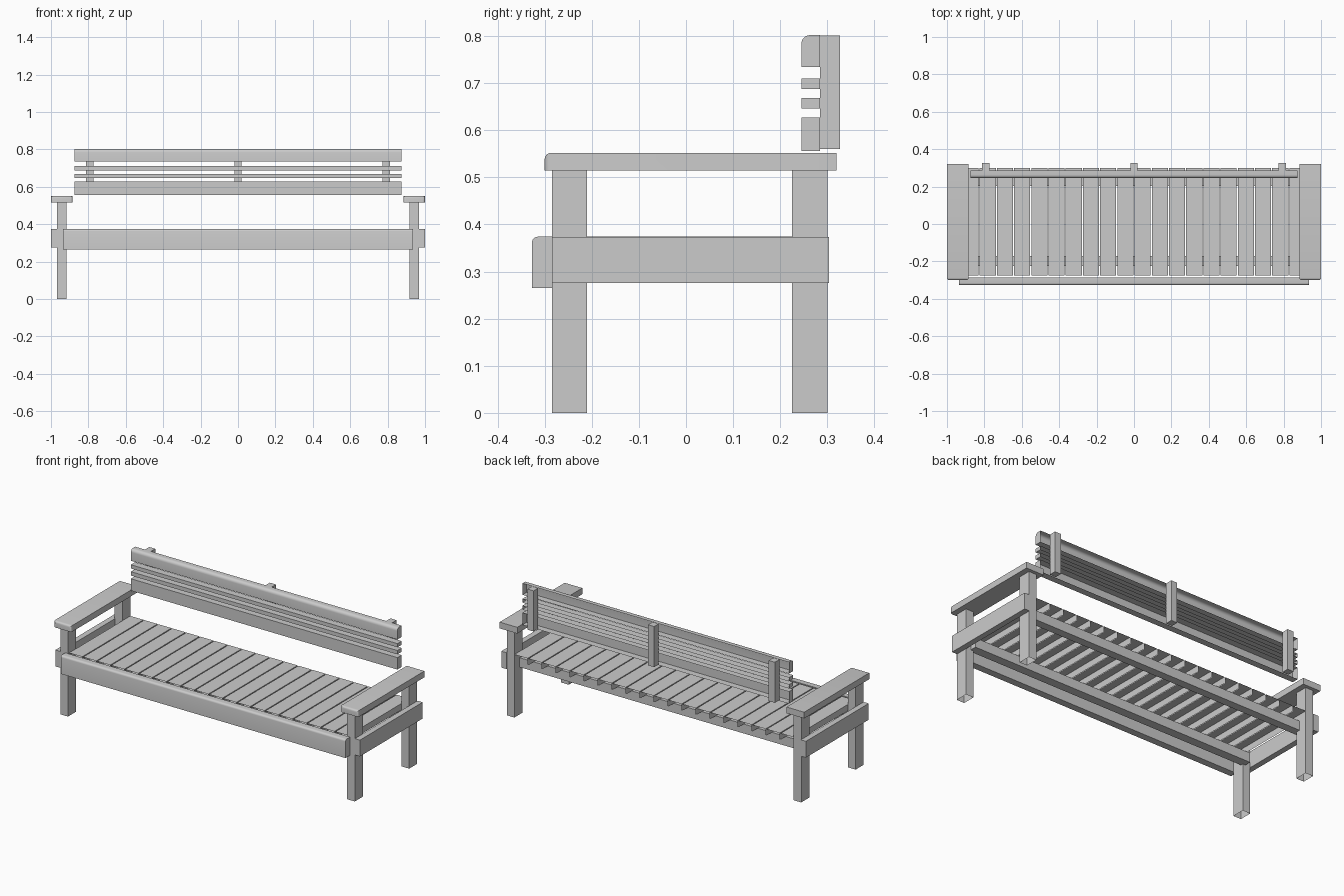
import bpy, bmesh
from mathutils import Vector

if "Cube" in bpy.data.objects:
    bpy.data.objects.remove(bpy.data.objects["Cube"])


def box(name, x, y, z, open_dirs=(), round_edges=None, radius=0.0, segs=4):
    """Box from three (min, max) ranges; open_dirs lists outward directions left uncapped."""
    bm = bmesh.new()
    bmesh.ops.create_cube(bm, size=1)
    for v in bm.verts:
        v.co = Vector(r[0] if c < 0 else r[1] for c, r in zip(v.co, (x, y, z)))
    bm.normal_update()
    if round_edges:
        picked = []
        for e in bm.edges:
            n = e.link_faces[0].normal + e.link_faces[1].normal
            if round_edges(n):
                picked.append(e)
        bmesh.ops.bevel(bm, geom=picked, offset=radius, segments=segs,
                        profile=0.5, affect='EDGES')
    bm.normal_update()
    gone = [f for f in bm.faces
            if any(f.normal.dot(Vector(d)) > 0.99 for d in open_dirs)]
    bmesh.ops.delete(bm, geom=gone, context='FACES')
    me = bpy.data.meshes.new(name)
    bm.to_mesh(me)
    bm.free()
    ob = bpy.data.objects.new(name, me)
    bpy.context.collection.objects.link(ob)
    if round_edges:
        bpy.ops.object.select_all(action='DESELECT')
        ob.select_set(True)
        bpy.context.view_layer.objects.active = ob
        bpy.ops.object.shade_smooth_by_angle()
    return ob


def span(c, half):
    return (c - half, c + half)


def top_front(n):
    return n.y < -0.5 and n.z > 0.5


def arm_edges(n):
    # front top edge, side top edges and front upright corners
    return top_front(n) or (n.y < -0.5 and abs(n.x) > 0.5)


DOWN, UP, BACK, FRONT = (0, 0, -1), (0, 0, 1), (0, 1, 0), (0, -1, 0)

# legs, side rails and armrests on both ends
for s, side in ((-1, "left"), (1, "right")):
    for y, place in (((-0.285, -0.21), "front"), ((0.225, 0.30), "back")):
        box(f"{place}_leg_{side}", span(s * 0.942, 0.025), y, (0, 0.516), (DOWN, UP))
    box(f"side_rail_{side}", span(s * 0.983, 0.017), (-0.285, 0.304), (0.276, 0.373))
    box(f"armrest_{side}", span(s * 0.942, 0.058), (-0.30, 0.32), (0.515, 0.552),
        round_edges=arm_edges, radius=0.013)

# front board, rounded on its upper front edge
box("front_board", (-0.935, 0.935), (-0.327, -0.285), (0.265, 0.374),
    round_edges=top_front, radius=0.012)

# rails carrying the seat
for y, place in (((-0.225, -0.172), "front"), ((0.202, 0.25), "back")):
    box(f"seat_rail_{place}", (-0.935, 0.935), y, (0.28, 0.336))

# seat slats, open underneath and at the ends
pitch = 0.092
for i in range(20):
    box(f"seat_slat_{i + 1}", span((i - 9.5) * pitch, pitch / 2 - 0.003),
        (-0.275, 0.30), (0.336, 0.374), (DOWN, FRONT, BACK))

# backrest boards, open towards the posts
W = (-0.875, 0.875)
Y = (0.245, 0.285)
box("back_top_board", W, Y, (0.734, 0.802), (BACK,), top_front, 0.018, 5)
box("back_strip_upper", W, Y, (0.688, 0.71), (BACK,))
box("back_strip_lower", W, Y, (0.646, 0.669), (BACK,))
box("back_bottom_board", W, Y, (0.556, 0.627), (BACK,))

# posts behind the backrest
for i, x in enumerate((-0.792, 0, 0.792)):
    box(f"back_post_{i + 1}", span(x, 0.02), (0.285, 0.327), (0.56, 0.801))
